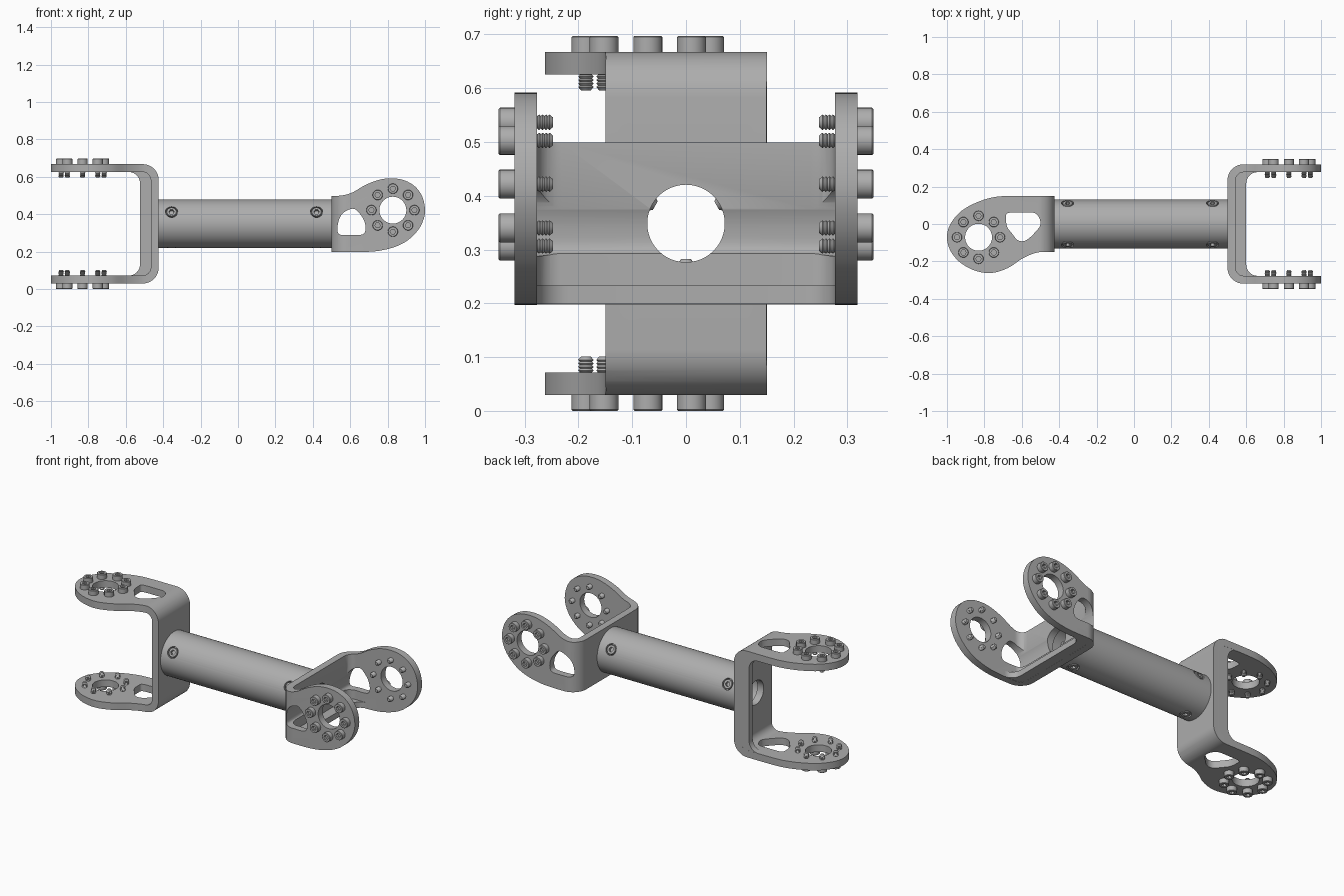
import bpy, bmesh
from math import sin, cos, pi, radians
from mathutils import Matrix, Vector

if "Cube" in bpy.data.objects:
    bpy.data.objects.remove(bpy.data.objects["Cube"])

metal = bpy.data.materials.new("grey metal")
metal.use_nodes = True
GREY = (0.42, 0.42, 0.42, 1)
metal.diffuse_color = GREY
metal.node_tree.nodes["Principled BSDF"].inputs["Base Color"].default_value = GREY

AXIS_Z = 0.3485          # height of the tube axis
HALF, WALL = 0.319, 0.042  # half height of a fork, plate thickness
HALF_WEB = 0.15


def finish(name, bm, matrix=Matrix()):
    bmesh.ops.recalc_face_normals(bm, faces=bm.faces)
    mesh = bpy.data.meshes.new(name)
    bm.to_mesh(mesh)
    bm.free()
    mesh.materials.append(metal)
    return place(name, mesh, matrix)


def place(name, mesh, matrix):
    ob = bpy.data.objects.new(name, mesh)
    bpy.context.collection.objects.link(ob)
    ob.matrix_world = matrix
    return ob


def activate(ob):
    bpy.ops.object.select_all(action='DESELECT')
    ob.select_set(True)
    bpy.context.view_layer.objects.active = ob


def smooth(ob):
    activate(ob)
    bpy.ops.object.shade_smooth_by_angle(angle=radians(35))


def prism(name, outline, base, direction, matrix=Matrix()):
    """Closed outline of 3D points, extruded along a direction."""
    bm = bmesh.new()
    face = bm.faces.new([bm.verts.new(Vector(p) + Vector(base)) for p in outline])
    new = bmesh.ops.extrude_face_region(bm, geom=[face])["geom"]
    verts = [v for v in new if isinstance(v, bmesh.types.BMVert)]
    bmesh.ops.translate(bm, verts=verts, vec=direction)
    return finish(name, bm, matrix)


def boolean(ob, cutter, operation='DIFFERENCE'):
    cutter.hide_render = True
    mod = ob.modifiers.new("cut", 'BOOLEAN')
    mod.operation, mod.object, mod.solver = operation, cutter, 'EXACT'
    activate(ob)
    bpy.ops.object.modifier_apply(modifier=mod.name)
    bpy.data.objects.remove(cutter)


def circle(r, u=0, v=0, n=48):
    return [(u + r * cos(2 * pi * i / n), v + r * sin(2 * pi * i / n)) for i in range(n)]


def spline(pts, closed, steps=6):
    """Smooth curve through the points."""
    n, out = len(pts), []
    for i in range(n if closed else n - 1):
        idx = [i - 1, i, i + 1, i + 2]
        idx = [k % n if closed else min(max(k, 0), n - 1) for k in idx]
        a, b, c, d = (Vector(pts[k]) for k in idx)
        for s in range(steps):
            t = s / steps
            out.append(tuple(0.5 * (2 * b + (c - a) * t + (2 * a - 5 * b + 4 * c - d) * t ** 2
                                    + (3 * b - a - 3 * c + d) * t ** 3)))
    return out if closed else out + [pts[-1]]


def u_profile(web, reach, r_out, r_in):
    """U section: web near u = 0, two legs reaching out along +u."""
    def corner(u, w, r, sign):
        # quarter arc from the leg side to the web side
        return [(u + r - r * sin(a), sign * (w - r + r * cos(a)))
                for a in (pi / 2 * k / 10 for k in range(11))]
    inner = HALF - WALL
    top_out, low_out = (corner(0, HALF, r_out, s) for s in (1, -1))
    top_in, low_in = (corner(web, inner, r_in, s) for s in (1, -1))
    return ([(reach, HALF)] + top_out + low_out[::-1] + [(reach, -HALF), (reach, -inner)]
            + low_in + top_in[::-1] + [(reach, inner)])


def lathe(name, rings, n=24):
    """Turned solid from (radius, height, is_hexagon) rings."""
    bm = bmesh.new()
    loops = []
    for r, z, is_hex in rings:
        loop = []
        for i in range(n):
            a = 2 * pi * i / n
            k = 1 / cos((a + 1e-6) % (pi / 3) - pi / 6) if is_hex else 1
            loop.append(bm.verts.new((r * k * cos(a), r * k * sin(a), z)))
        loops.append(loop)
    for a, b in zip(loops, loops[1:]):
        for i in range(n):
            j = (i + 1) % n
            bm.faces.new((a[i], a[j], b[j], b[i]))
    bm.faces.new(loops[0])
    bm.faces.new(loops[-1])
    return finish(name, bm)


def bolt_mesh(name, length, threads):
    """Socket head bolt, head above z = 0, ridged tip below."""
    head, rad, shaft = 0.029, 0.027, 0.0145
    rings = [(0.0125, 0.013, True), (0.0125, head, True), (rad - 0.002, head, False),
             (rad, head - 0.002, False), (rad, 0, False), (shaft, 0, False)]
    pitch = 0.0065
    for k in range(threads):
        z = -length + pitch * (threads - k)
        rings += [(shaft, z, False), (shaft - 0.003, z - pitch / 2, False)]
    rings.append((0.009, -length, False))
    ob = lathe(name, rings)
    smooth(ob)
    mesh = ob.data
    bpy.data.objects.remove(ob)
    return mesh


arm_bolt = bolt_mesh("arm_bolt", 0.072, 5)
tube_bolt = bolt_mesh("tube_bolt", 0.034, 2)


def fork(name, frame, bore, outline, slot):
    # bent plate trimmed to the arm silhouette
    section = [(u, 0, w) for u, w in u_profile(WALL, 0.65, 0.085, 0.045)]
    body = prism(name + "_bracket", section, (0, -0.2, 0), (0, 0.52, 0), frame)
    shape = [(-0.02, -HALF_WEB)] + spline(outline, False) + [(-0.02, HALF_WEB)]
    cuts = [(shape, 'INTERSECT'), (circle(0.072, *bore), 'DIFFERENCE'),
            (spline(slot, True), 'DIFFERENCE')]
    for pts, operation in cuts:
        cutter = prism("cutter", [(u, v, 0) for u, v in pts], (0, 0, -0.5), (0, 0, 1), frame)
        boolean(body, cutter, operation)
    # cable hole through the web
    cutter = prism("cutter", [(0, v, w) for v, w in circle(0.072)],
                   (-0.05, 0, 0), (0.15, 0, 0), frame)
    boolean(body, cutter)
    smooth(body)
    # stiffening lip along one edge of the web
    lip = [(u, 0, w) for u, w in u_profile(0.1, 0.17, 0.085, 0.06)]
    smooth(prism(name + "_lip", lip, (0, -HALF_WEB, 0), (0, 0.035, 0), frame))
    # rings of eight bolts on both arms
    for side in (1, -1):
        flip = Matrix.Rotation(0 if side > 0 else pi, 4, 'X')
        for i, (u, v) in enumerate(circle(0.115, *bore, 8)):
            place(f"{name}_bolt_{side}_{i}", arm_bolt,
                  frame @ Matrix.Translation((u, v, side * HALF)) @ flip)


# Fork with upper and lower arms at -x
fork("upright_fork",
     Matrix.Translation((-0.424, 0, AXIS_Z)) @ Matrix.Rotation(pi, 4, 'Z'), (0.407, 0.071),
     [(0, -.15), (.25, -.15), (.35, -.138), (.44, -.105), (.51, -.06), (.56, .005),
      (.576, .07), (.56, .138), (.51, .202), (.43, .248), (.34, .262), (.25, .235),
      (.17, .183), (.09, .152), (0, .15)],
     [(.25, -.058), (.17, -.062), (.1, -.055), (.076, 0), (.11, .05), (.155, .088),
      (.195, .088), (.225, .055), (.254, .015), (.26, -.03)])

# Fork with front and back arms at +x
fork("level_fork",
     Matrix.Translation((0.5, 0, AXIS_Z)) @ Matrix.Rotation(pi / 2, 4, 'X'), (0.328, 0.073),
     [(0, -.15), (.19, -.15), (.3, -.135), (.39, -.1), (.455, -.043), (.489, .015),
      (.5, .075), (.485, .145), (.446, .2), (.385, .234), (.315, .243), (.25, .234),
      (.18, .207), (.11, .167), (.05, .151), (0, .15)],
     [(.04, -.055), (.1, -.06), (.165, -.057), (.182, -.03), (.175, .015), (.15, .055),
      (.12, .08), (.08, .07), (.048, .04), (.033, -.01)])

# Hollow tube joining the forks
LEFT, RIGHT, RADIUS = -0.424, 0.5, 0.13
tube = prism("tube", [(0, y, z) for y, z in circle(RADIUS, n=72)],
             (LEFT, 0, AXIS_Z), (RIGHT - LEFT, 0, 0))
boolean(tube, prism("cutter", [(0, y, z) for y, z in circle(0.095, n=72)],
                    (LEFT - 0.1, 0, AXIS_Z), (RIGHT - LEFT + 0.2, 0, 0)))

# Recessed screws, three around each end of the tube
for x in (-0.355, 0.42):
    for angle in (60, -60, 180):
        frame = Matrix.Translation((x, 0, AXIS_Z)) @ Matrix.Rotation(radians(angle), 4, 'X')
        boolean(tube, prism("cutter", [(u, v, 0) for u, v in circle(0.033, n=32)],
                            (0, 0, 0.105), (0, 0, 0.08), frame))
        place(f"tube_screw_{x}_{angle}", tube_bolt, frame @ Matrix.Translation((0, 0, 0.1)))
smooth(tube)
